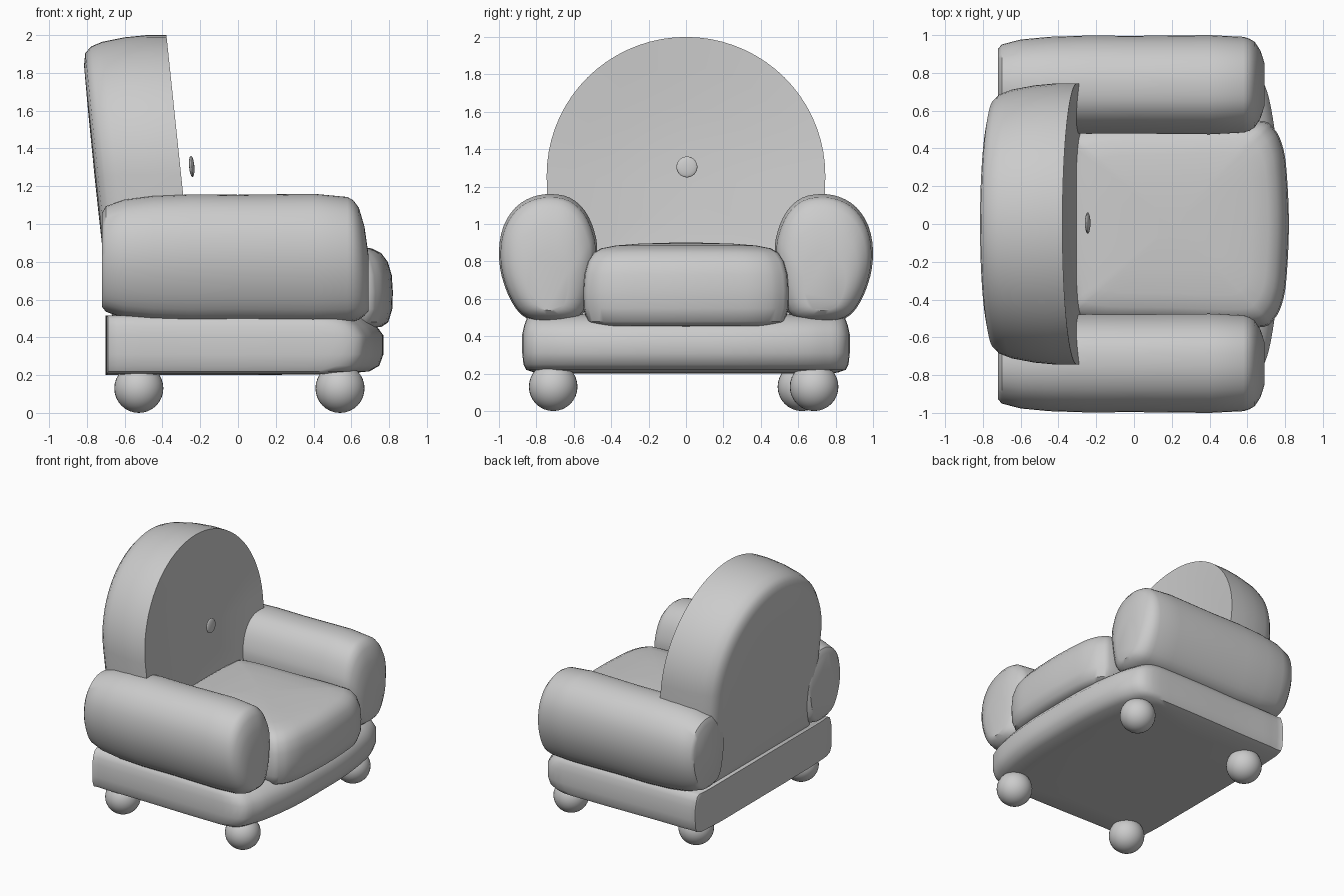
import bpy, bmesh, math
from mathutils import Vector

cube = bpy.data.objects.get("Cube")
if cube:
    bpy.data.objects.remove(cube)

# Single upholstery colour
fabric = bpy.data.materials.new("light grey fabric")
fabric.use_nodes = True
GREY = (0.6, 0.6, 0.6, 1)
fabric.diffuse_color = GREY
fabric.node_tree.nodes["Principled BSDF"].inputs["Base Color"].default_value = GREY


def finish(obj, angle=40):
    obj.data.materials.append(fabric)
    bpy.ops.object.select_all(action='DESELECT')
    obj.select_set(True)
    bpy.context.view_layer.objects.active = obj
    bpy.ops.object.shade_smooth_by_angle(angle=math.radians(angle))


def loft(name, rings, angle=40):
    """Skin a series of closed rings and cap both ends."""
    bm = bmesh.new()
    loops = [[bm.verts.new(p) for p in ring] for ring in rings]
    n = len(loops[0])
    for a, b in zip(loops, loops[1:]):
        for i in range(n):
            j = (i + 1) % n
            bm.faces.new((a[i], a[j], b[j], b[i]))
    bm.faces.new(loops[0])
    bm.faces.new(loops[-1])
    bmesh.ops.recalc_face_normals(bm, faces=bm.faces)
    mesh = bpy.data.meshes.new(name)
    bm.to_mesh(mesh)
    bm.free()
    obj = bpy.data.objects.new(name, mesh)
    bpy.context.collection.objects.link(obj)
    finish(obj, angle)
    return obj


def smooth_closed(points, steps=4):
    """Closed Catmull-Rom curve through 2D points."""
    pts = [Vector(p) for p in points]
    n = len(pts)
    out = []
    for i in range(n):
        a, b, c, d = (pts[(i + k) % n] for k in (-1, 0, 1, 2))
        for s in range(steps):
            t = s / steps
            out.append(0.5 * (2 * b + (c - a) * t + (2 * a - 5 * b + 4 * c - d) * t ** 2
                              + (3 * b - a - 3 * c + d) * t ** 3))
    return out


def mirrored(half):
    """Complete a half outline across y = 0."""
    return half + [(x, -y) for x, y in reversed(half) if y > 0]


# Base: bowed front, softly rounded edges
base_outline = smooth_closed(mirrored([
    (0.77, 0), (0.765, 0.3), (0.735, 0.56), (0.69, 0.74), (0.6, 0.86), (0.3, 0.875),
    (-0.3, 0.865), (-0.64, 0.86), (-0.695, 0.82), (-0.7, 0.4), (-0.7, 0)]))
base_rings = []
for z, s in [(0.2, 0.5), (0.205, 0.85), (0.22, 0.95), (0.25, 0.985), (0.31, 1),
             (0.41, 1), (0.46, 0.975), (0.5, 0.94), (0.515, 0.88)]:
    # the back wall stays upright while the other sides round over
    base_rings.append([(-0.7 + (p.x + 0.7) * s, p.y * (s + 1) / 2, z) for p in base_outline])
loft("base", base_rings)

# Seat cushion
seat_outline = smooth_closed(mirrored([
    (0.82, 0), (0.81, 0.25), (0.79, 0.4), (0.74, 0.505), (0.64, 0.55),
    (0.2, 0.54), (-0.3, 0.52), (-0.38, 0.4), (-0.4, 0)]))
seat_rings = []
for z, s in [(0.45, 0.8), (0.455, 0.9), (0.48, 0.96), (0.55, 0.995), (0.64, 1), (0.73, 0.99),
             (0.8, 0.955), (0.845, 0.9), (0.87, 0.82), (0.885, 0.68), (0.895, 0.45), (0.9, 0.15)]:
    seat_rings.append([(0.21 + (p.x - 0.21) * s, p.y * s, z) for p in seat_outline])
loft("seat_cushion", seat_rings)

# Arms: egg-shaped section, lofted front to back
arm_section = smooth_closed([
    (0.57, 0.5), (0.7, 0.47), (0.85, 0.495), (0.93, 0.58), (0.985, 0.72), (1, 0.86),
    (0.975, 0.99), (0.91, 1.09), (0.82, 1.145), (0.72, 1.16), (0.62, 1.14),
    (0.54, 1.07), (0.49, 0.96), (0.475, 0.84), (0.51, 0.62)], 3)
arm_stations = [(-0.72, 0.72, 0.81), (-0.7, 0.81, 0.815), (-0.6, 0.91, 0.815), (-0.45, 0.965, 0.815),
                (-0.25, 0.99, 0.815), (0, 0.985, 0.815), (0.4, 1, 0.815), (0.58, 0.965, 0.81),
                (0.61, 0.93, 0.805), (0.64, 0.86, 0.79), (0.67, 0.68, 0.75), (0.69, 0.44, 0.69)]
for side, name in ((1, "arm_left_side"), (-1, "arm_right_side")):
    rings = []
    for x, s, zc in arm_stations:
        rings.append([(x, side * (0.74 + (p.x - 0.74) * s), zc + (p.y - 0.815) * s)
                      for p in arm_section])
    loft(name, rings)

# Backrest: round-topped panel, leaning back, dished front and rounded rear edge
arch = [(0.745 * math.cos(a), 1.26 + 0.74 * math.sin(a))
        for a in (math.pi * i / 36 for i in range(37))]
arch += [(-0.74, 1.0), (-0.73, 0.7), (-0.7, 0.4), (0, 0.4), (0.7, 0.4), (0.73, 0.7), (0.74, 1.0)]
back_rings = []
for x, s in [(-0.35, 0.05), (-0.347, 0.3), (-0.335, 0.55), (-0.313, 0.8), (-0.295, 1),
             (-0.4, 1), (-0.52, 0.985), (-0.64, 0.955), (-0.7, 0.925), (-0.735, 0.88),
             (-0.748, 0.8), (-0.752, 0.5), (-0.754, 0.05)]:
    ring = []
    for y, z in arch:
        zz = 1.2 + (z - 1.2) * s
        ring.append((x - 0.105 * (zz - 1.2), y * s, zz))
    back_rings.append(ring)
loft("backrest", back_rings, 50)


def ball(name, location, scale):
    bpy.ops.mesh.primitive_uv_sphere_add(segments=32, ring_count=16, radius=1, location=location)
    obj = bpy.context.object
    obj.name = name
    obj.scale = scale
    finish(obj, 60)
    return obj


# Backrest button
ball("back_button", (-0.245, 0.005, 1.305), (0.014, 0.056, 0.056)).rotation_euler.y = -0.08

# Ball feet
for name, x, y in (("front_foot_left_side", 0.54, 0.685), ("front_foot_right_side", 0.54, -0.71),
                   ("rear_foot_left_side", -0.525, 0.62), ("rear_foot_right_side", -0.525, -0.71)):
    ball(name, (x, y, 0.13), (0.13, 0.13, 0.13))
